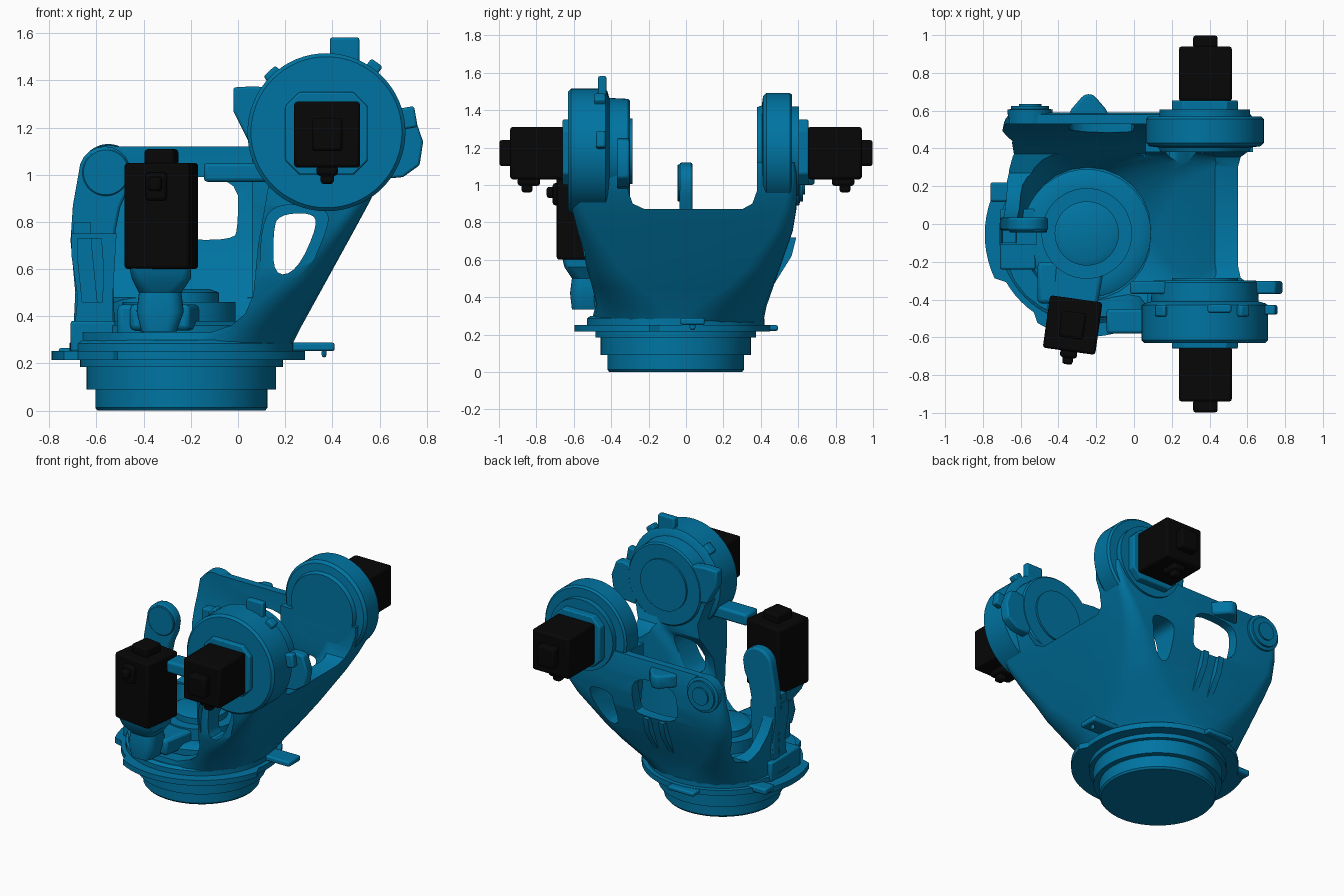
import bpy, bmesh
from math import cos, sin, pi, radians
from mathutils import Matrix

if "Cube" in bpy.data.objects:
    bpy.data.objects.remove(bpy.data.objects["Cube"])


def material(name, rgb):
    m = bpy.data.materials.new(name)
    m.diffuse_color = (*rgb, 1)
    m.use_nodes = True
    m.node_tree.nodes["Principled BSDF"].inputs["Base Color"].default_value = m.diffuse_color
    return m


BLUE = material("blue_paint", (0.0, 0.175, 0.36))
BLACK = material("black_plastic", (0.002, 0.002, 0.002))


def finish(name, bm, mat=BLUE, bevel=0.0):
    bmesh.ops.recalc_face_normals(bm, faces=bm.faces)
    me = bpy.data.meshes.new(name)
    bm.to_mesh(me)
    bm.free()
    ob = bpy.data.objects.new(name, me)
    bpy.context.collection.objects.link(ob)
    me.materials.append(mat)
    if bevel:
        b = ob.modifiers.new("bevel", 'BEVEL')
        b.width, b.segments, b.limit_method = bevel, 2, 'ANGLE'
    return ob


def skin(name, rings, **kw):
    """Closed solid through a list of equal-length point rings."""
    bm = bmesh.new()
    vs = [[bm.verts.new(p) for p in r] for r in rings]
    n = len(vs[0])
    for a, b in zip(vs, vs[1:]):
        for i in range(n):
            j = (i + 1) % n
            bm.faces.new((a[i], a[j], b[j], b[i]))
    bm.faces.new(vs[0])
    bm.faces.new(vs[-1])
    return finish(name, bm, **kw)


def place(axis, u, v, t):
    return {'x': (t, u, v), 'y': (u, t, v), 'z': (u, v, t)}[axis]


def lathe(name, axis, c, prof, n=48, **kw):
    return skin(name, [[place(axis, c[0] + r * cos(2 * pi * i / n), c[1] + r * sin(2 * pi * i / n), t)
                        for i in range(n)] for r, t in prof], **kw)


def prism(name, axis, pts, a, b, **kw):
    return skin(name, [[place(axis, u, v, t) for u, v in pts] for t in (a, b)], **kw)


def loft(name, levels, k=6, **kw):
    """Stack of rounded rectangles: z, x0, x1, y0, y1, corner radius."""
    rings = []
    for z, x0, x1, y0, y1, r in levels:
        cs = [(x1 - r, y1 - r), (x0 + r, y1 - r), (x0 + r, y0 + r), (x1 - r, y0 + r)]
        rings.append([(cx + r * cos(pi / 2 * (q + i / k)), cy + r * sin(pi / 2 * (q + i / k)), z)
                      for q, (cx, cy) in enumerate(cs) for i in range(k + 1)])
    return skin(name, rings, **kw)


def chaikin(pts, times=2):
    for _ in range(times):
        out = []
        for (a, b), (c, d) in zip(pts, pts[1:] + pts[:1]):
            out += [(a * .75 + c * .25, b * .75 + d * .25), (a * .25 + c * .75, b * .25 + d * .75)]
        pts = out
    return pts


def boxes(name, dims, mat=BLUE, M=Matrix(), bevel=0.01):
    """One object from (x0,x1,y0,y1,z0,z1) boxes, moved by matrix M."""
    bm = bmesh.new()
    for x0, x1, y0, y1, z0, z1 in dims:
        S = Matrix.Diagonal((x1 - x0, y1 - y0, z1 - z0, 1))
        T = Matrix.Translation(((x0 + x1) / 2, (y0 + y1) / 2, (z0 + z1) / 2))
        bmesh.ops.create_cube(bm, size=1, matrix=M @ T @ S)
    return finish(name, bm, mat, bevel)


def cut(ob, *cutters):
    for c in cutters:
        m = ob.modifiers.new("cut", 'BOOLEAN')
        m.operation, m.solver, m.object = 'DIFFERENCE', 'EXACT', c
        bpy.context.view_layer.objects.active = ob
        bpy.ops.object.modifier_apply(modifier=m.name)
        bpy.data.objects.remove(c)


# turntable base and flange
BC = (-0.24, -0.055)
lathe("base", 'z', BC, [(.355, 0), (.365, .012), (.365, .09), (.402, .09), (.402, .185),
                        (.43, .185), (.43, .22)], n=64)
ring = []
for i in range(72):
    a = 5 * i
    r = .55 if 153 <= a <= 208 else .542 if 240 <= a <= 345 else .505
    ring.append((BC[0] + r * cos(radians(a)), BC[1] + r * sin(radians(a))))
prism("flange", 'z', ring, .215, .252)
lathe("flange_rim", 'z', BC, [(.475, .25), (.475, .285), (.455, .30)], n=64)
boxes("flange_tabs", [(.1, .41, -.03, .1, .252, .288), (.355, .375, .02, .05, .225, .26),
                      (-.4, -.2, .35, .492, .22, .25), (-.76, -.5, .12, .22, .225, .265)])

# main body: outer loft, hollowed out and cut open on the front left
body = loft("body", [(.25, -.70, .215, -.51, .41, .455), (.35, -.68, .265, -.485, .43, .36),
                     (.45, -.67, .32, -.50, .465, .25), (.55, -.68, .375, -.53, .50, .18),
                     (.65, -.69, .43, -.55, .535, .14), (.75, -.70, .485, -.58, .57, .10),
                     (.87, -.69, .55, -.61, .59, .07), (.95, -.68, .59, -.61, .59, .05),
                     (1.06, -.66, .63, -.61, .59, .04), (1.12, -.58, .63, -.60, .58, .03)])
cavity = loft("cavity", [(.31, -.58, .09, -.40, .30, .33), (.5, -.60, .22, -.44, .38, .2),
                         (.7, -.62, .33, -.42, .41, .15), (.87, -.63, .43, -.31, .38, .08),
                         (1.3, -.8, .67, -.31, .38, .05)])
saddle = prism("saddle", 'x', [(-.31, 1.3), (-.31, .97), (-.285, .9), (-.22, .87), (.30, .87),
                               (.355, .9), (.38, .97), (.38, 1.3)], -.05, .9)
front_gap = prism("front_gap", 'y', [(-.95, .33), (-.12, .33), (-.03, .36), (.03, .41), (.065, .49),
                                     (.085, .7), (.13, .96), (0, 1.3), (-.95, 1.3)], -.9, -.1)
side_gap = prism("side_gap", 'x', [(-.14, 1.3), (-.14, .8), (.0, .8), (.03, .68), (.08, .57), (.16, .49),
                                   (.27, .45), (.37, .48), (.44, .57), (.49, .74), (.53, .95),
                                   (.53, 1.3)], -.95, .06)
window = chaikin([(.15, .57), (.25, .59), (.34, .79), (.31, .84), (.17, .83), (.15, .76)])
arm_window = prism("arm_window", 'y', window, -.9, .9)
arm_recess = prism("arm_recess", 'y', chaikin([(.09, .5), (.26, .51), (.39, .79), (.37, .86),
                                               (.17, .88), (.1, .8)]), -.9, -.54)
plate_hole = prism("plate_hole", 'y', chaikin([(-.33, .73), (-.02, .72), (.0, .78), (.0, .99),
                                               (-.3, .99), (-.35, .9)]), .3, .9)
cut(body, cavity, saddle, front_gap, side_gap, arm_recess, arm_window, plate_hole)

# back plate boss, lug and ribs
lathe("plate_boss", 'y', (-.55, 1.01), [(.115, .53), (.12, .605), (.1, .61), (.1, .625), (.06, .625), (.06, .635)])
prism("plate_lug", 'z', [(-.35, .57), (-.33, .61), (-.27, .68), (-.24, .69), (-.21, .68), (-.15, .61),
                         (-.13, .57)], 1.0, 1.09, bevel=.015)
for x in (-.22, -.1):
    skin("back_rib", [[(x - .02, y, z), (x + .02, y, z), (x + .02, y - .05, z), (x - .02, y - .05, z)]
                      for y, z in ((.44, .42), (.565, .62), (.59, .72))])

# horn on the left side with its round boss and recessed leg
arc = [(-.565 + .11 * cos(a * pi / 10), 1.01 + .11 * sin(a * pi / 10)) for a in range(11)]
prism("horn", 'y', arc + [(-.70, .87), (-.71, .72), (-.69, .5), (-.70, .3), (-.52, .3), (-.53, .55),
                          (-.52, .76), (-.5, .86), (-.465, .94)], -.035, .035, bevel=.012)
lathe("horn_boss", 'y', (-.56, 1.01), [(.095, -.045), (.1, -.04), (.1, .03)])
leg = prism("horn_leg", 'y', [(-.70, .28), (-.53, .28), (-.53, .5), (-.515, .75), (-.705, .75), (-.705, .65),
                              (-.68, .48)], -.11, .035)
cut(leg, prism("leg_recess", 'y', [(-.66, .46), (-.575, .46), (-.57, .6), (-.58, .73), (-.68, .73),
                                   (-.68, .65)], -.3, -.07))
boxes("horn_foot", [(-.71, -.52, -.24, .08, .25, .38)])

# shoulder drums
DC = (.375, 1.18)
lathe("front_drum", 'y', DC, [(.32, -.63), (.335, -.615), (.335, -.43), (.32, -.42), (.285, -.41), (.28, -.31),
                              (.27, -.30), (.175, -.30), (.175, -.287)], n=64)
lathe("back_drum", 'y', DC, [(.235, .38), (.245, .405), (.295, .412), (.312, .43), (.312, .555), (.30, .568),
                             (.24, .568), (.24, .605)], n=64)


def drum_lug(name, deg, r0, r1, w, y0, y1):
    M = Matrix.Translation((DC[0], 0, DC[1])) @ Matrix.Rotation(-radians(deg), 4, 'Y')
    boxes(name, [(r0, r1, y0, y1, -w / 2, w / 2)], M=M)


boxes("top_lug", [(.39, .515, -.47, -.425, 1.44, 1.582)])
drum_lug("upper_right_lug", 54, .30, .365, .06, -.49, -.43)
drum_lug("upper_left_lug", 133, .30, .355, .07, -.49, -.43)
drum_lug("right_lug", 10, .30, .385, .09, -.48, -.43)
prism("right_pad", 'y', [(.55, 1.22), (.70, 1.25), (.75, 1.24), (.785, 1.14), (.77, 1.04), (.70, .99),
                         (.60, .98)], -.37, -.303, bevel=.01)
prism("left_pad", 'y', [(.2, 1.12), (.05, 1.13), (-.02, 1.27), (-.02, 1.37), (.07, 1.375), (.2, 1.36)],
      -.37, -.303, bevel=.01)
boxes("side_bracket", [(-.145, .13, -.58, -.45, .97, 1.05)], bevel=.015)

# octagonal motor mounts
o, i = .175, .115
octagon = [(DC[0] + a, 1.175 + b) for a, b in
           ((o, -i), (o, i), (i, o), (-i, o), (-o, i), (-o, -i), (-i, -o), (i, -o))]
prism("front_motor_mount", 'y', octagon, -.66, -.6, bevel=.008)
prism("back_motor_mount", 'y', octagon, .57, .655, bevel=.008)


# motors: square housing, end cap, cable plug
def motor(name, M, length, plug):
    h = .14
    boxes(name, [(-h, h, -h, h, 0, length), (-.065, .065, -.07, .07, length - .01, length + .058),
                 (-.045, .045, -h - .035, -h + .01, plug - .07, plug + .05),
                 (-.028, .028, -h - .07, -h, plug - .03, plug + .03)], BLACK, M, bevel=.014)


def turn(deg, axis):
    return Matrix.Rotation(radians(deg), 4, axis)


motor("front_motor", Matrix.Translation((.378, -.65, 1.17)) @ turn(90, 'X'), .29, .2)
motor("back_motor", Matrix.Translation((.378, .65, 1.17)) @ turn(-90, 'X') @ turn(180, 'Z'), .29, .2)
motor("upright_motor", Matrix.Translation((-.325, -.535, .60)) @ turn(-8, 'Z'), .45, .36)

# pedestal and gearbox under the upright motor
loft("motor_pedestal", [(.335, -.41, -.26, -.61, -.42, .05), (.42, -.43, -.23, -.62, -.42, .06),
                        (.5, -.42, -.24, -.61, -.43, .06), (.56, -.45, -.2, -.65, -.42, .04),
                        (.602, -.46, -.2, -.66, -.41, .03)])
boxes("gearbox_arm", [(-.13, .13, -.42, .12, .34, .45)], bevel=.02,
      M=Matrix.Translation((-.26, -.06, 0)) @ turn(-10, 'Z'))
boxes("gearbox_block", [(-.51, -.4, -.42, -.2, .28, .45)], bevel=.02)
lathe("gearbox", 'z', (-.25, -.05), [(.34, .29), (.34, .36), (.30, .38), (.24, .38), (.24, .46), (.17, .46),
                                     (.17, .5), (.13, .515)])

# smooth shading with sharp edges kept
for ob in bpy.context.scene.objects:
    ob.select_set(True)
    bpy.context.view_layer.objects.active = ob
bpy.ops.object.shade_smooth_by_angle(angle=radians(32))
